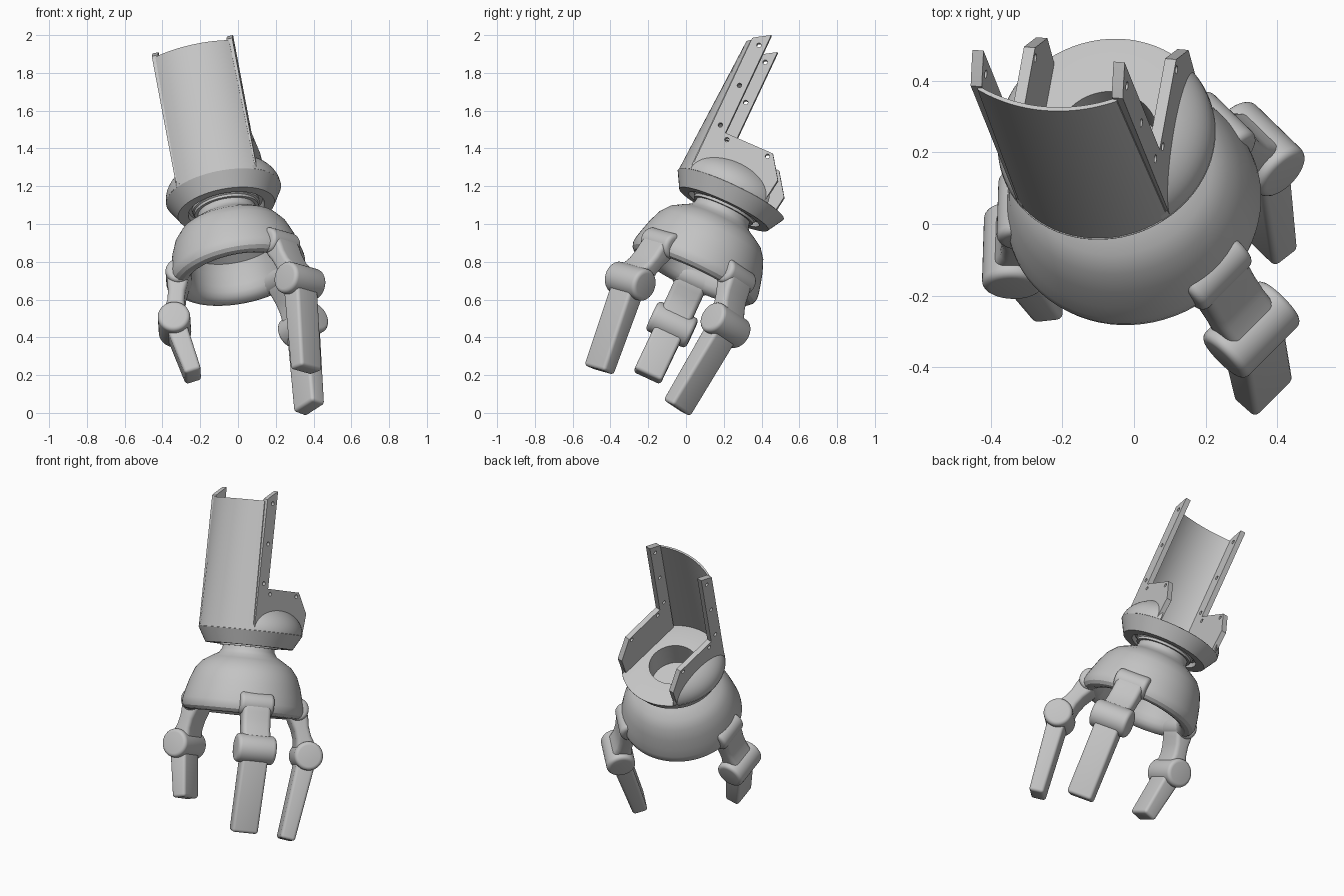
import bpy, bmesh, math
from mathutils import Matrix, Vector

cube = bpy.data.objects.get("Cube")
if cube:
    bpy.data.objects.remove(cube)

grey = bpy.data.materials.new("light grey plastic")
grey.use_nodes = True
grey.diffuse_color = (0.55, 0.55, 0.55, 1)
grey.node_tree.nodes["Principled BSDF"].inputs["Base Color"].default_value = (0.55, 0.55, 0.55, 1)

# Arm frame: x to the finger pair, y to the open back, z along the forearm
axis = Vector((-0.169, 0.419, 0.892)).normalized()
side = Vector((0.984, 0.045, 0.165))
side = (side - side.dot(axis) * axis).normalized()
back = axis.cross(side)
ARM = Matrix.Translation((-0.077, 0.239, 1.16)) @ Matrix((side, back, axis)).transposed().to_4x4()
FOREARM = ARM @ Matrix.Rotation(math.radians(-8), 4, 'Z')
parts = []


def finish(name, bm, matrix, bevel=0):
    bmesh.ops.remove_doubles(bm, verts=bm.verts, dist=1e-5)
    bmesh.ops.recalc_face_normals(bm, faces=bm.faces)
    mesh = bpy.data.meshes.new(name)
    bm.to_mesh(mesh)
    bm.free()
    mesh.materials.append(grey)
    obj = bpy.data.objects.new(name, mesh)
    bpy.context.collection.objects.link(obj)
    obj.matrix_world = matrix
    if bevel:
        mod = obj.modifiers.new("rounding", 'BEVEL')
        mod.width, mod.segments, mod.limit_method = bevel, 4, 'ANGLE'
        mod.angle_limit = math.radians(40)
    parts.append(obj)
    return obj


def revolve(name, profile, matrix):
    bm = bmesh.new()
    verts = [bm.verts.new((r, 0, z)) for r, z in profile]
    edges = [bm.edges.new(pair) for pair in zip(verts, verts[1:])]
    bmesh.ops.spin(bm, geom=verts + edges, cent=(0, 0, 0), axis=(0, 0, 1),
                   angle=math.tau, steps=72, use_merge=True)
    return finish(name, bm, matrix)


def prism(name, outline, y0, y1, matrix, bevel=0):
    bm = bmesh.new()
    face = bm.faces.new([bm.verts.new((x, y0, z)) for x, z in outline])
    ext = bmesh.ops.extrude_face_region(bm, geom=[face])
    moved = [v for v in ext["geom"] if isinstance(v, bmesh.types.BMVert)]
    bmesh.ops.translate(bm, verts=moved, vec=(0, y1 - y0, 0))
    return finish(name, bm, matrix, bevel)


def cross_cylinder(bm, x, z, radius, length, segments):
    place = Matrix.Translation((x, 0, z)) @ Matrix.Rotation(math.pi / 2, 4, 'X')
    bmesh.ops.create_cone(bm, cap_ends=True, segments=segments, radius1=radius,
                          radius2=radius, depth=length, matrix=place)


def bar(name, stations, width, matrix, bevel):
    # Side outline from centre points with half thicknesses
    a, b = Vector(stations[0][:2]), Vector(stations[-1][:2])
    d = (b - a).normalized()
    n = Vector((-d.y, d.x))
    left = [Vector(s[:2]) + n * s[2] for s in stations]
    right = [Vector(s[:2]) - n * s[2] for s in stations]
    prism(name, left + right[::-1], -width / 2, width / 2, matrix, bevel)


# Wrist ring with its open socket and conical rim
revolve("wrist_ring", [(0, -.16), (.145, -.16), (.145, 0), (.3, 0), (.309, -.004), (.309, -.006),
                       (.26, -.092), (.205, -.092), (.198, -.066), (.152, -.066)], ARM)
revolve("wrist_collar", [(.152, -.05), (.18, -.05), (.18, -.08), (.172, -.086), (.172, -.1), (.152, -.1)], ARM)

# Hollow palm cup with a thick rounded lip
revolve("palm_cup", [(.152, -.08), (.156, -.12), (.172, -.145), (.215, -.17), (.266, -.202), (.303, -.25),
                     (.329, -.315), (.347, -.38), (.359, -.43), (.361, -.455), (.354, -.478), (.338, -.494),
                     (.315, -.5), (.29, -.494), (.27, -.478), (.258, -.455), (.252, -.42), (.248, -.35),
                     (.235, -.3), (.19, -.27), (0, -.265)], ARM)

# Three fingers: a pair and an opposing shorter thumb
for name, angle, spread, reach in (("front_finger", -43, .408, -1.2), ("back_finger", 43, .408, -1.21),
                                   ("thumb", 180, .384, -1.022)):
    frame = ARM @ Matrix.Rotation(math.radians(angle), 4, 'Z')
    mount, knuckle = (.315, -.437), (spread, -.705)
    for part, centre, radius, length in (("mount", mount, .068, .205), ("knuckle", knuckle, .086, .235)):
        bm = bmesh.new()
        cross_cylinder(bm, *centre, radius, length, 40)
        finish(name + "_" + part, bm, frame, .022)
    link = [(*Vector(mount).lerp(Vector(knuckle), t), half) for t, half in
            ((0, .06), (.24, .054), (.4, .046), (.6, .046), (.78, .057), (1, .07))]
    bar(name + "_link", link, .172, frame, .025)
    bar(name + "_tip", [(*knuckle, .056), (.337, reach, .045)], .158, frame, .018)

# Forearm shell: thin, round at the wrist and flatter at the top
bm = bmesh.new()
COUNT = 24
loops = []
for z, radius, apex, half in ((-.005, .306, -.306, .212), (.765, .45, -.268, .2)):
    loop = []
    for inset in (0, .012):
        arc = []
        for i in range(COUNT + 1):
            x = half * (2 * i / COUNT - 1)
            y = apex + radius - math.sqrt(radius ** 2 - x ** 2) + inset
            arc.append(bm.verts.new((x, y, z)))
        loop += arc if inset == 0 else arc[::-1]
    loops.append(loop)
total = len(loops[0])
for i in range(total):
    j = (i + 1) % total
    bm.faces.new((loops[0][i], loops[0][j], loops[1][j], loops[1][i]))
for loop in loops:
    for i in range(COUNT):
        bm.faces.new((loop[i], loop[i + 1], loop[total - 2 - i], loop[total - 1 - i]))
finish("forearm_shell", bm, FOREARM)

# Side rails with ears and screw holes
RAIL = FOREARM @ Matrix.Rotation(math.pi / 2, 4, 'Z')
outline = [(-.216, -.005), (-.216, .775), (-.195, .79), (-.13, .83), (-.13, .25), (.148, .25),
           (.233, .13), (.215, -.005)]
bm = bmesh.new()
for x, z in ((-.167, .754), (-.17, .514), (-.172, .278), (-.107, .22), (.128, .225)):
    cross_cylinder(bm, x, z, .012, 1, 16)
cutter = finish("screw_hole_cutter", bm, RAIL)
cutter.hide_render = True
for name, sign in (("left", -1), ("right", 1)):
    rail = prism(name + "_rail", outline, sign * .187, sign * .219, RAIL)
    mod = rail.modifiers.new("holes", 'BOOLEAN')
    mod.object, mod.operation, mod.solver = cutter, 'DIFFERENCE', 'EXACT'

    # Low rounded cheek outside each ear
    bm = bmesh.new()
    bmesh.ops.create_uvsphere(bm, u_segments=64, v_segments=32, radius=.308)
    for point, normal in (((-sign * .2, 0, 0), (sign, 0, 0)), ((0, 0, -.004), (0, 0, -1))):
        cut = bmesh.ops.bisect_plane(bm, geom=bm.verts[:] + bm.edges[:] + bm.faces[:],
                                     plane_co=point, plane_no=normal, clear_outer=True)
        rim = [e for e in cut["geom_cut"] if isinstance(e, bmesh.types.BMEdge)]
        bmesh.ops.holes_fill(bm, edges=rim)
    bmesh.ops.scale(bm, verts=bm.verts, vec=(1, 1, .6))
    finish(name + "_cheek", bm, FOREARM)

# Bake modifiers, drop the cutter and smooth the curved faces
bpy.context.view_layer.update()
graph = bpy.context.evaluated_depsgraph_get()
baked = {o: bpy.data.meshes.new_from_object(o.evaluated_get(graph)) for o in parts if o != cutter}
for obj, mesh in baked.items():
    obj.modifiers.clear()
    obj.data = mesh
bpy.data.objects.remove(cutter)
bpy.ops.object.select_all(action='DESELECT')
for obj in baked:
    obj.select_set(True)
bpy.context.view_layer.objects.active = list(baked)[0]
bpy.ops.object.shade_smooth_by_angle(angle=math.radians(28))
